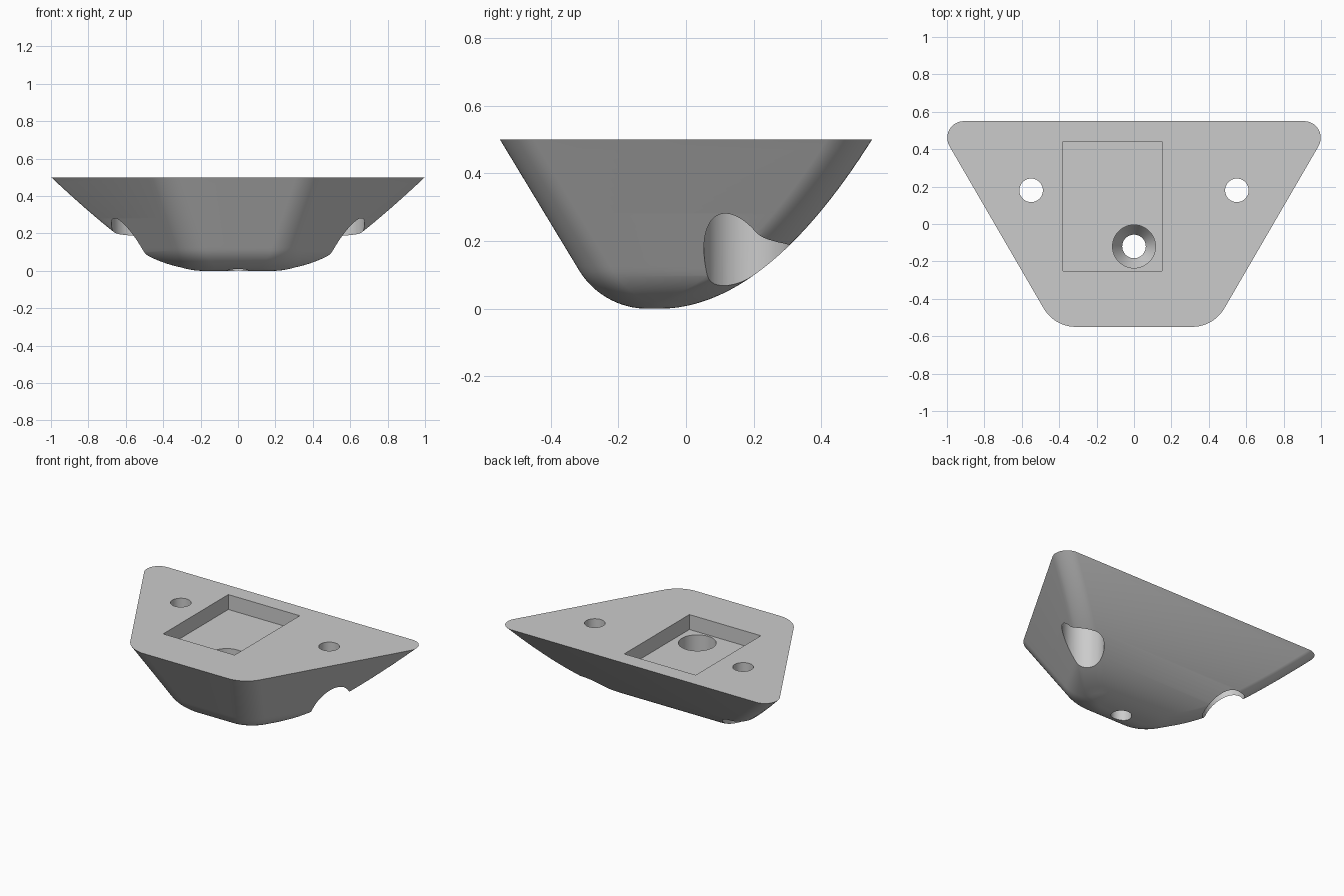
import bpy, bmesh, math
from mathutils import Vector

if "Cube" in bpy.data.objects:
    bpy.data.objects.remove(bpy.data.objects["Cube"], do_unlink=True)

TOP = 0.5
mat = bpy.data.materials.new("plain_grey")
mat.use_nodes = True
mat.diffuse_color = (0.6, 0.6, 0.6, 1)
mat.node_tree.nodes["Principled BSDF"].inputs["Base Color"].default_value = (0.6, 0.6, 0.6, 1)


def loft(name, rings):
    """Skin a stack of equal-length rings and cap both ends."""
    bm = bmesh.new()
    rows = [[bm.verts.new(p) for p in ring] for ring in rings]
    n = len(rows[0])
    for low, high in zip(rows, rows[1:]):
        for i in range(n):
            j = (i + 1) % n
            bm.faces.new((low[i], low[j], high[j], high[i]))
    bm.faces.new(rows[0][::-1])
    bm.faces.new(rows[-1])
    bmesh.ops.recalc_face_normals(bm, faces=bm.faces)
    mesh = bpy.data.meshes.new(name)
    bm.to_mesh(mesh)
    bm.free()
    obj = bpy.data.objects.new(name, mesh)
    bpy.context.collection.objects.link(obj)
    mesh.materials.append(mat)
    return obj


def front_inset(z):
    """Sloped wall that rolls into the underside with a round fillet."""
    radius, start = 0.237, 0.115
    if z >= start:
        return (TOP - z) * 0.605
    edge = radius * math.sin(math.radians(59))
    return (TOP - start) * 0.605 + edge - math.sqrt(radius ** 2 - (radius - z) ** 2)


def section(z, steps=10):
    """Rounded trapezoid cross-section at height z."""
    inset = front_inset(z)
    front = -0.55 + inset
    back = -0.08 + 0.63 * math.sqrt(z / TOP)
    side = lambda y: 0.745 + 0.58 * y - 1.155 * inset
    # shrink the corner radii where the section gets small
    fit = min(1, (back - front) * 1.155 / 0.275, side(front) / 0.12) * 0.99
    ring = []
    corners = [(1, front, 0.2, -90, -30), (1, back, 0.09, -30, 90),
               (-1, back, 0.09, 90, 210), (-1, front, 0.2, 210, 270)]
    for sign, y, r, a0, a1 in corners:
        r *= fit
        reach = r * math.tan(math.radians(a1 - a0) / 2)
        cx = sign * (side(y) - reach)
        cy = y + r if y == front else y - r
        for k in range(steps + 1):
            a = math.radians(a0 + (a1 - a0) * k / steps)
            ring.append((cx + r * math.cos(a), cy + r * math.sin(a), z))
    return ring


def round_cutter(name, x, y, profile, sides=64):
    rings = [[(x + r * math.cos(math.tau * k / sides),
               y + r * math.sin(math.tau * k / sides), z) for k in range(sides)]
             for r, z in profile]
    return loft(name, rings)


# Tapered body with a curved back and underside
LEVELS = 32
body = loft("wedge_body", [section(TOP * (i / LEVELS) ** 2) for i in range(LEVELS + 1)])

# Rectangular recess in the top
x0, x1, y0, y1 = -0.38, 0.15, -0.25, 0.44
cutters = [loft("recess_cutter", [[(x0, y0, z), (x1, y0, z), (x1, y1, z), (x0, y1, z)]
                                  for z in (0.4, 0.7)])]

# Countersunk hole through the recess floor
cutters.append(round_cutter("centre_hole_cutter", 0, -0.12,
                            [(0.063, -0.2), (0.063, 0.17), (0.115, 0.25), (0.115, 0.45)]))

# Mounting holes, with wide bores opening below
for sign in (-1, 1):
    cutters.append(round_cutter("mount_hole_cutter", sign * 0.55, 0.18,
                                [(0.127, -0.2), (0.127, 0.35), (0.063, 0.351), (0.063, 0.7)]))

bpy.ops.object.select_all(action="DESELECT")
bpy.context.view_layer.objects.active = body
body.select_set(True)
for cutter in cutters:
    cutter.hide_render = True
    mod = body.modifiers.new("cut", "BOOLEAN")
    mod.operation = "DIFFERENCE"
    mod.solver = "EXACT"
    mod.object = cutter
    bpy.ops.object.modifier_apply(modifier=mod.name)
    bpy.data.objects.remove(cutter, do_unlink=True)

bpy.ops.object.shade_smooth_by_angle(angle=math.radians(30))
